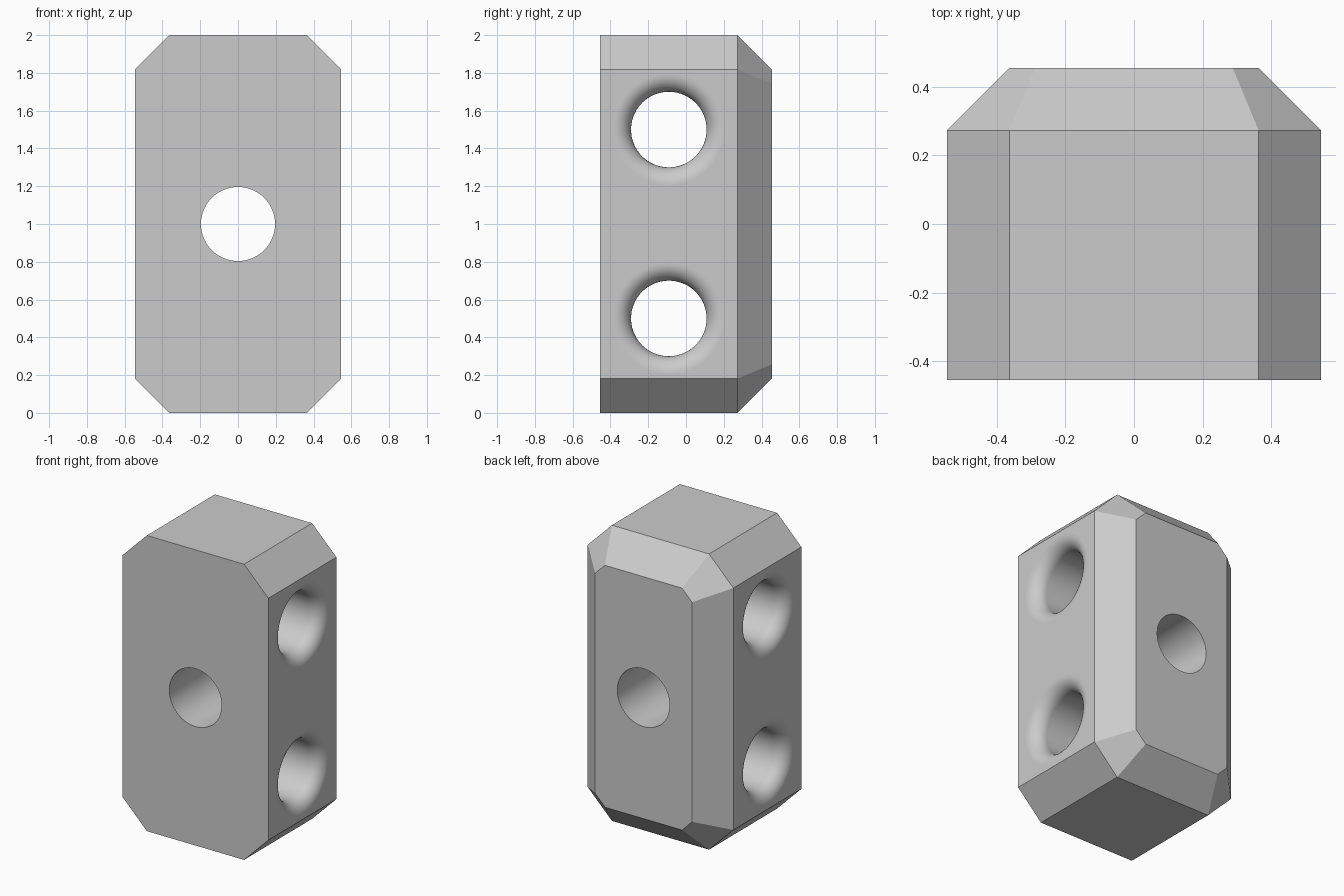
import bpy, bmesh, math
from mathutils import Matrix

cube = bpy.data.objects.get("Cube")
if cube:
    bpy.data.objects.remove(cube, do_unlink=True)

U = 1 / 11                       # design unit
HX, HY, C = 6 * U, 5 * U, 2 * U  # half width, half depth, chamfer

grey = bpy.data.materials.new("plain grey")
grey.use_nodes = True
colour = (0.6, 0.6, 0.6, 1)
grey.diffuse_color = colour
grey.node_tree.nodes["Principled BSDF"].inputs["Base Color"].default_value = colour


def add_object(name, bm):
    bmesh.ops.recalc_face_normals(bm, faces=bm.faces)
    mesh = bpy.data.meshes.new(name)
    bm.to_mesh(mesh)
    bm.free()
    mesh.materials.append(grey)
    obj = bpy.data.objects.new(name, mesh)
    bpy.context.collection.objects.link(obj)
    return obj


def octagon(bm, hx, hz, cut, y):
    """Rectangle with cut corners, lying in a plane of constant y."""
    quarter = [(hx, hz - cut), (hx - cut, hz)]
    pts = (quarter + [(-x, z) for x, z in reversed(quarter)]
           + [(-x, -z) for x, z in quarter]
           + [(x, -z) for x, z in reversed(quarter)])
    return [bm.verts.new((x, y, 1 + z)) for x, z in pts]


def bridge(bm, a, b, smooth=False):
    n = len(a)
    for i in range(n):
        f = bm.faces.new((a[i], a[(i + 1) % n], b[(i + 1) % n], b[i]))
        f.smooth = smooth


def drill(name, profile, matrix, sides=96):
    """Lathe an (axial, radius) profile about z to make a hole cutter."""
    bm = bmesh.new()
    rings = []
    for h, r in profile:
        rings.append([bm.verts.new((r * math.cos(t), r * math.sin(t), h))
                      for t in (math.tau * i / sides for i in range(sides))])
    for a, b in zip(rings, rings[1:]):
        bridge(bm, a, b, True)
    bm.faces.new(rings[0])
    bm.faces.new(rings[-1])
    bm.transform(matrix)
    obj = add_object(name, bm)
    obj.hide_render = True
    return obj


# Block: octagonal prism with an evenly chamfered back rim
bm = bmesh.new()
inner_cut = C - C * (2 - math.sqrt(2)) + 0.0
inner_cut = C - 2 * C * math.tan(math.pi / 8) + C * math.tan(math.pi / 8) * 1.0
inner_cut = C * math.tan(math.pi / 8)
rings = [octagon(bm, HX, 1, C, -HY),
         octagon(bm, HX, 1, C, HY - C),
         octagon(bm, HX - C, 1 - C, inner_cut, HY)]
for a, b in zip(rings, rings[1:]):
    bridge(bm, a, b)
bm.faces.new(rings[0])
bm.faces.new(rings[-1])
block = add_object("block", bm)

# Side holes with rounded mouths, and a plain hole from front to back
R, STEPS = 0.2, 14
mouth = [(HX - U + U * math.sin(t), R + U - U * math.cos(t))
         for t in (math.pi / 2 * i / STEPS for i in range(STEPS + 1))]
mouth.append((HX + 0.1, R + U))
flared = [(-h, r) for h, r in reversed(mouth)] + mouth
along_x = Matrix.Rotation(math.pi / 2, 4, "Y")
along_y = Matrix.Rotation(math.pi / 2, 4, "X")
cutters = [drill("side_hole_cutter", flared, Matrix.Translation((0, -U, z)) @ along_x)
           for z in (0.5, 1.5)]
cutters.append(drill("front_hole_cutter", [(-1, 0.196), (1, 0.196)],
                     Matrix.Translation((0, 0, 1)) @ along_y))

bpy.context.view_layer.objects.active = block
for cutter in cutters:
    mod = block.modifiers.new("hole", "BOOLEAN")
    mod.operation = "DIFFERENCE"
    mod.solver = "EXACT"
    mod.object = cutter
    bpy.ops.object.modifier_apply(modifier=mod.name)
    bpy.data.objects.remove(cutter, do_unlink=True)
